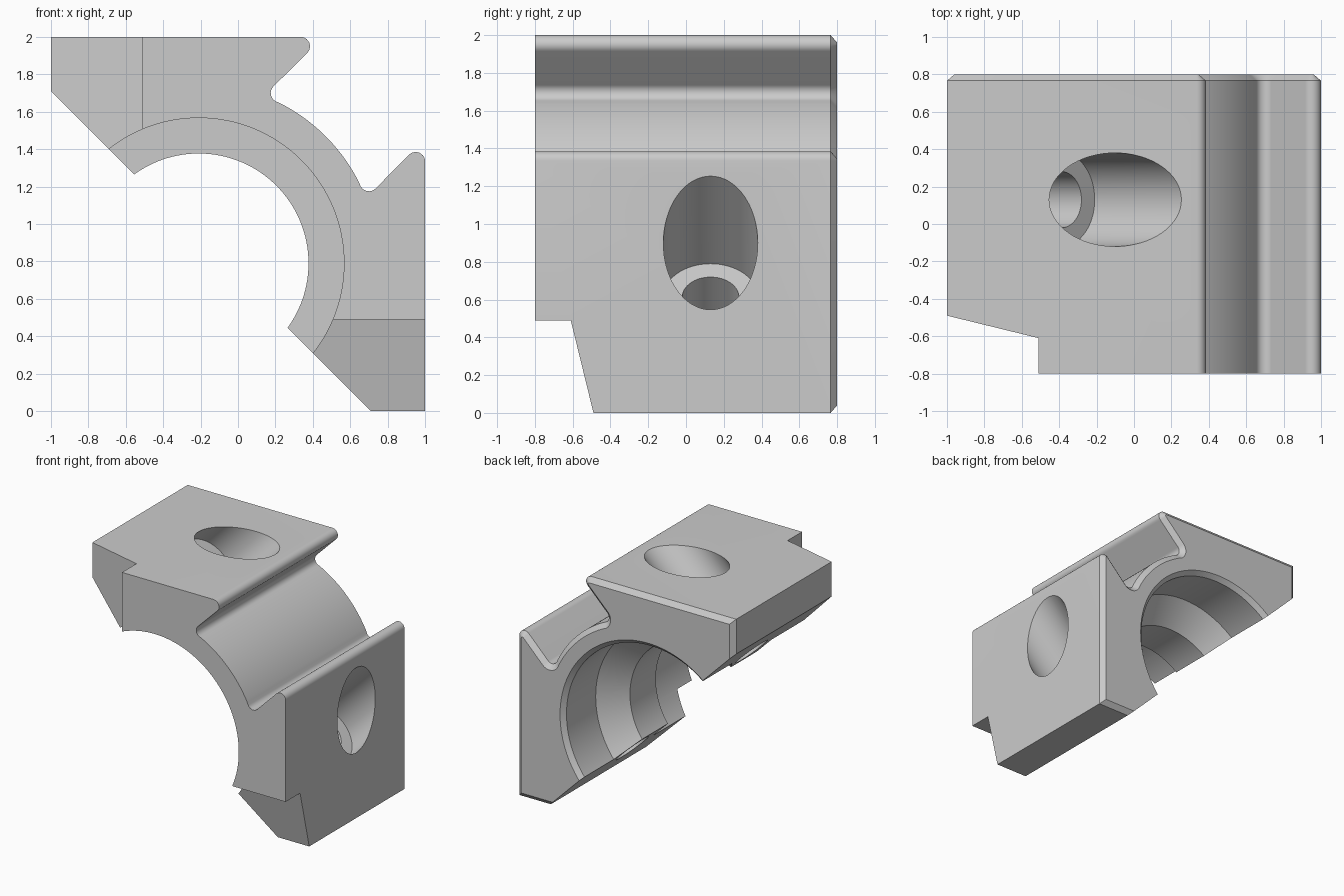
import bpy, bmesh, math
from mathutils import Vector, Matrix

cube = bpy.data.objects.get("Cube")
if cube:
    bpy.data.objects.remove(cube, do_unlink=True)

BORE = Vector((-0.21, 0.79))      # bore centre in x, z
FRONT, BACK = -0.8, 0.8
CHAMFER_IN, CHAMFER_DEPTH = 0.04, 0.034

grey = bpy.data.materials.new("light grey")
grey.use_nodes = True
colour = (0.6, 0.6, 0.6, 1)
grey.diffuse_color = colour
grey.node_tree.nodes["Principled BSDF"].inputs["Base Color"].default_value = colour


def make_object(name, bm):
    bmesh.ops.remove_doubles(bm, verts=bm.verts, dist=1e-5)
    bmesh.ops.recalc_face_normals(bm, faces=bm.faces)
    mesh = bpy.data.meshes.new(name)
    bm.to_mesh(mesh)
    bm.free()
    mesh.materials.append(grey)
    ob = bpy.data.objects.new(name, mesh)
    bpy.context.collection.objects.link(ob)
    return ob


def arc(centre, radius, start, end, steps):
    """Points of an arc in x, z; angles in degrees."""
    angles = [math.radians(start + (end - start) * i / steps) for i in range(steps + 1)]
    return [Vector((centre[0] + radius * math.cos(a), centre[1] + radius * math.sin(a)))
            for a in angles]


def loft(name, sections):
    """Solid through equal-length loops of 3D points."""
    bm = bmesh.new()
    loops = [[bm.verts.new(p) for p in s] for s in sections]
    n = len(loops[0])
    for a, b in zip(loops, loops[1:]):
        for i in range(n):
            j = (i + 1) % n
            bm.faces.new((a[i], a[j], b[j], b[i]))
    bm.faces.new(loops[0])
    bm.faces.new(loops[-1])
    return make_object(name, bm)


def inset(points, distance):
    """Inset a clockwise loop, keeping its closing edge in place."""
    n = len(points)
    lines = []
    for i in range(n):
        d = (points[(i + 1) % n] - points[i]).normalized()
        normal = Vector((d.y, -d.x))
        lines.append((normal, normal.dot(points[i]) + (0 if i == n - 1 else distance)))
    result = []
    for i in range(n):
        (a, c), (b, d) = lines[i - 1], lines[i]
        det = a.x * b.y - a.y * b.x
        result.append(Vector(((c * b.y - a.y * d) / det, (a.x * d - c * b.x) / det)))
    return result


def across(p):
    """Reflect a point across the sloping plane of symmetry."""
    return Vector((p.z - 1, p.y, p.x + 1))


# Outer profile: one arm, then its reflection
arm = [Vector((-1, 1.71)), Vector((-1, 2))]
arm += arc((0.335, 1.95), 0.05, 90, -45, 10)
arm += arc((0.225, 1.70), 0.05, 135, 244.4, 10)
arm += arc(BORE, 0.96, 64.4, 45, 14)[1:]
profile = arm + [Vector((p.y - 1, p.x + 1)) for p in reversed(arm[:-1])]


def at_depth(points, y):
    return [Vector((p.x, y, p.y)) for p in points]


body = loft("clamp_body", [
    at_depth(profile, FRONT),
    at_depth(profile, BACK - CHAMFER_DEPTH),
    at_depth(inset(profile, CHAMFER_IN), BACK)])

# Stepped bore with an inner collar and a chamfered rear mouth
bm = bmesh.new()
steps = [(0, -1), (0.777, -1), (0.777, -0.14), (0.587, -0.14), (0.587, 0.2),
         (0.777, 0.38), (0.777, 0.765), (0.862, 0.85), (0, 0.85)]
verts = [bm.verts.new((BORE.x + r, y, BORE.y)) for r, y in steps]
edges = [bm.edges.new(pair) for pair in zip(verts, verts[1:])]
bmesh.ops.spin(bm, geom=verts + edges, cent=(BORE.x, 0, BORE.y), axis=(0, 1, 0),
               angle=math.tau, steps=128, use_merge=True)
cutters = [make_object("bore_cutter", bm)]

# Corner relief and counterbored bolt hole for each arm
relief = [(-0.51, -0.9), (-0.51, -0.61), (-1.1, -0.4655), (-1.1, -0.9)]
seat = Vector((-0.387, 0.13, 1.713))
axis = Vector((1, 0, 1)).normalized()


def hole(name, radius, start, end):
    u, v = Vector((0, 1, 0)), Vector((1, 0, -1)).normalized()
    ring = [radius * (math.cos(t) * u + math.sin(t) * v)
            for t in (math.tau * i / 64 for i in range(64))]
    return name, [[seat + axis * d + p for p in ring] for d in (start, end)]


shapes = [("relief_cutter", [[Vector((x, y, z)) for x, y in relief] for z in (1.1, 2.2)]),
          hole("counterbore_cutter", 0.25, 0, 1),
          hole("bolt_hole_cutter", 0.15, -0.8, 0.1)]
for name, sections in shapes:
    cutters.append(loft("upper_" + name, sections))
    cutters.append(loft("lower_" + name, [[across(p) for p in s] for s in sections]))

# Cut the body, then remove the cutters
bpy.ops.object.select_all(action="DESELECT")
body.select_set(True)
bpy.context.view_layer.objects.active = body
for cutter in cutters:
    cutter.hide_render = True
    mod = body.modifiers.new(cutter.name, "BOOLEAN")
    mod.operation = "DIFFERENCE"
    mod.solver = "EXACT"
    mod.object = cutter
    bpy.ops.object.modifier_apply(modifier=mod.name)
for cutter in cutters:
    bpy.data.objects.remove(cutter, do_unlink=True)
bpy.ops.object.shade_smooth_by_angle(angle=math.radians(25))
